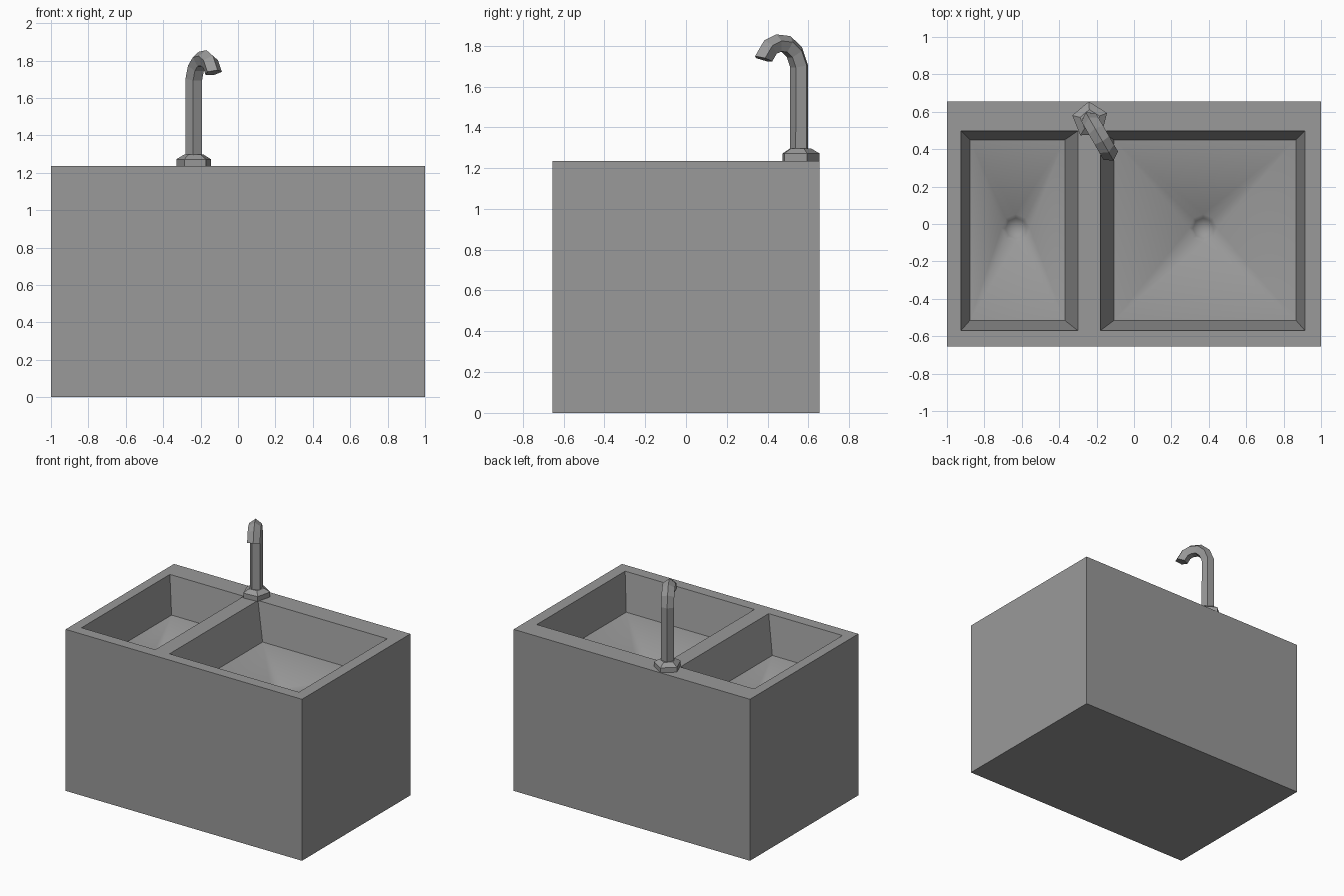
import bpy, bmesh, math
from mathutils import Vector

if "Cube" in bpy.data.objects:
    bpy.data.objects.remove(bpy.data.objects["Cube"])

TOP, DEPTH = 1.235, 0.28
XS = [-1, -0.925, -0.30, -0.18, 0.914, 1]
YS = [-0.655, -0.57, 0.498, 0.655]

grey = bpy.data.materials.new("dark_grey")
grey.diffuse_color = (0.32, 0.32, 0.32, 1)
grey.use_nodes = True
grey.node_tree.nodes["Principled BSDF"].inputs["Base Color"].default_value = grey.diffuse_color


def finish(name, bm, smooth=None):
    bmesh.ops.recalc_face_normals(bm, faces=bm.faces)
    me = bpy.data.meshes.new(name)
    bm.to_mesh(me)
    bm.free()
    me.materials.append(grey)
    if smooth:
        me.shade_smooth()
        me.set_sharp_from_angle(angle=math.radians(smooth))
    ob = bpy.data.objects.new(name, me)
    bpy.context.collection.objects.link(ob)
    return ob


def bridge(bm, a, b):
    n = len(a)
    for i in range(n):
        j = (i + 1) % n
        bm.faces.new((a[i], a[j], b[j], b[i]))


def basin(bm, rim, left, right, drain):
    # sloping walls; rim order: back right, back left, front left, front right
    z = TOP - DEPTH
    floor = [bm.verts.new(p) for p in ((right, 0.45, z), (left, 0.45, z),
                                       (left, -0.515, z), (right, -0.515, z))]
    bridge(bm, rim, floor)

    # eight-sided drain dish
    rings = [[bm.verts.new((drain + r * math.cos(i * math.pi / 4),
                            -0.023 + r * math.sin(i * math.pi / 4), z - d))
              for i in range(8)]
             for r, d in ((0.076, 0.07), (0.055, 0.095), (0.025, 0.11))]
    bridge(bm, rings[0], rings[1])
    bridge(bm, rings[1], rings[2])
    bm.faces.new(rings[2])

    # floor falling from the walls to the drain
    o = rings[0]
    for k in range(4):
        a, b, c = o[2 * k], o[2 * k + 1], o[(2 * k + 2) % 8]
        bm.faces.new((floor[k], a, b))
        bm.faces.new((floor[k], b, c))
        bm.faces.new((floor[k], c, floor[(k + 1) % 4]))


# sink body: rim with two openings, outer walls and base
bm = bmesh.new()
g = [[bm.verts.new((x, y, TOP)) for y in YS] for x in XS]
for i in range(5):
    for j in range(3):
        if not (j == 1 and i in (1, 3)):
            bm.faces.new((g[i][j], g[i + 1][j], g[i + 1][j + 1], g[i][j + 1]))
outer = ([g[i][0] for i in range(6)] + [g[5][1], g[5][2]] +
         [g[i][3] for i in range(5, -1, -1)] + [g[0][2], g[0][1]])
lower = [bm.verts.new((v.co.x, v.co.y, 0)) for v in outer]
bridge(bm, outer, lower)
bm.faces.new(lower)
for i, left, right, drain in ((1, -0.877, -0.37, -0.632), (3, -0.107, 0.866, 0.37)):
    basin(bm, [g[i + 1][2], g[i][2], g[i][1], g[i + 1][1]], left, right, drain)
finish("sink_body", bm, smooth=55)

# faucet base: tapered five-sided collar
CX, CY = -0.235, 0.557
bm = bmesh.new()
rings = [[bm.verts.new((CX + r * math.cos(math.radians(94 + 72 * i)),
                        CY + r * math.sin(math.radians(94 + 72 * i)), z))
          for i in range(5)]
         for r, z in ((0.098, TOP), (0.098, 1.272), (0.055, 1.297))]
bridge(bm, rings[0], rings[1])
bridge(bm, rings[1], rings[2])
bm.faces.new(rings[0])
bm.faces.new(rings[2])
finish("faucet_base", bm)

# faucet pipe: pentagon swept along a hooked path (reach, height)
path = [(0, 1.26), (0, 1.70), (0.025, 1.765), (0.07, 1.804),
        (0.125, 1.809), (0.17, 1.79), (0.207, 1.735)]
ang = math.radians(-60)
reach = Vector((math.cos(ang), math.sin(ang), 0))
side = Vector((-reach.y, reach.x, 0))
up = Vector((0, 0, 1))
pts = [Vector((CX, CY, 0)) + reach * s + up * z for s, z in path]
bm = bmesh.new()
rings = []
for k, p in enumerate(pts):
    d = Vector((0, 0, 0))
    if k > 0:
        d += (p - pts[k - 1]).normalized()
    if k < len(pts) - 1:
        d += (pts[k + 1] - p).normalized()
    else:
        d = reach * 0.3 - up * 0.95  # the mouth points almost straight down
    n = side.cross(d.normalized())
    if n.dot(reach if k < 2 else -up) > 0:  # ridge runs along the outside
        n = -n
    rings.append([bm.verts.new(p + 0.047 * (n * math.cos(i * math.tau / 5) +
                                            side * math.sin(i * math.tau / 5)))
                  for i in range(5)])
for a, b in zip(rings, rings[1:]):
    bridge(bm, a, b)
bm.faces.new(rings[0])
bm.faces.new(rings[-1])
finish("faucet_pipe", bm)
